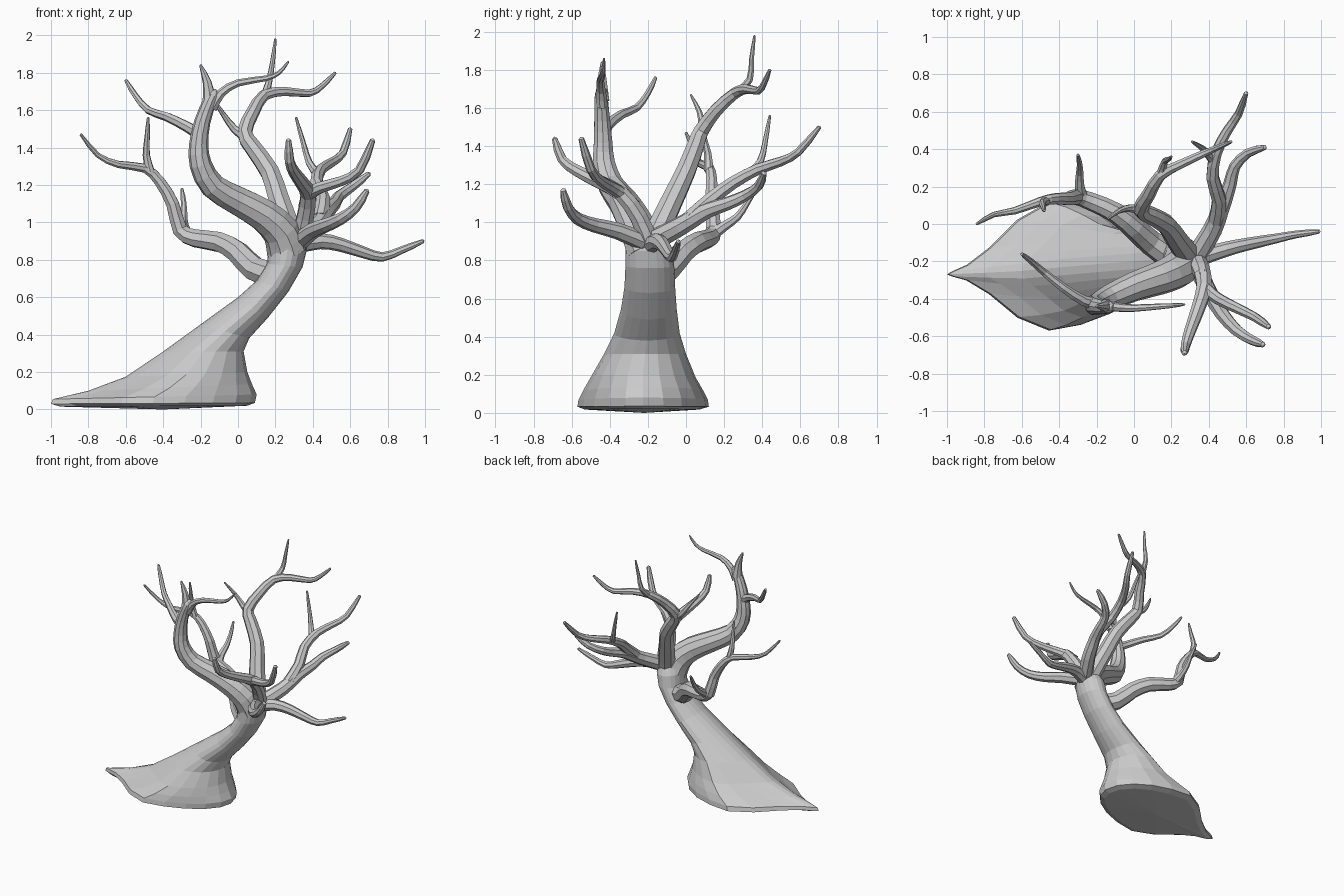
import bpy, bmesh, math
from mathutils import Vector


def loft(name, rings, tip0=None, tip1=None):
    """Skin a list of vertex rings and close both ends."""
    bm = bmesh.new()
    vs = [[bm.verts.new(p) for p in r] for r in rings]
    n = len(vs[0])
    for a, b in zip(vs, vs[1:]):
        for i in range(n):
            j = (i + 1) % n
            bm.faces.new((a[i], a[j], b[j], b[i]))
    for ring, tip in ((vs[0], tip0), (vs[-1], tip1)):
        if tip is None:
            bm.faces.new(ring)
        else:
            c = bm.verts.new(tip)
            for i in range(n):
                bm.faces.new((ring[i], ring[(i + 1) % n], c))
    bmesh.ops.recalc_face_normals(bm, faces=bm.faces)
    me = bpy.data.meshes.new(name)
    bm.to_mesh(me)
    bm.free()
    ob = bpy.data.objects.new(name, me)
    bpy.context.collection.objects.link(ob)
    return ob


def spline(pts, k):
    """Catmull-Rom through the points, k steps per span."""
    p = [2 * pts[0] - pts[1]] + pts + [2 * pts[-1] - pts[-2]]
    out = []
    for i in range(1, len(p) - 2):
        a, b, c, d = p[i - 1:i + 3]
        for s in range(k):
            t = s / k
            out.append(0.5 * (2 * b + (c - a) * t + (2 * a - 5 * b + 4 * c - d) * t * t
                              + (3 * b - a - 3 * c + d) * t ** 3))
    return out + [pts[-1]]


def branch(name, path, r0, r1, sides=7, k=2, power=1.15):
    """Tapering tube along a curved path."""
    pts = spline([Vector(p) for p in path], k)
    n = len(pts)
    rings, side = [], Vector((0.31, 0.9, 0.2))
    for i, p in enumerate(pts):
        d = (pts[min(i + 1, n - 1)] - pts[max(i - 1, 0)]).normalized()
        side = (side - d * side.dot(d)).normalized()
        up = d.cross(side)
        r = r1 + (r0 - r1) * (1 - i / (n - 1)) ** power
        if i == n - 1:
            r *= 0.7       # rounded end
        rings.append([p + r * (math.cos(a) * side + math.sin(a) * up)
                      for a in (2 * math.pi * s / sides for s in range(sides))])
    return loft(name, rings, None, pts[-1] + d * r1 * 0.5)


# Trunk: left x,z / right x,z / half width / centre y / teardrop pinch
trunk = [(-0.95, .015, 0.05, .02, .30, -.23, .88),
         (-1.00, .03, 0.09, .035, .345, -.225, .88),
         (-0.99, .055, 0.10, .08, .34, -.225, .88),
         (-0.80, .10, 0.075, .135, .315, -.225, .72),
         (-0.60, .175, 0.05, .20, .275, -.225, .52),
         (-0.40, .31, 0.03, .31, .215, -.215, .35),
         (-0.20, .455, 0.06, .38, .172, -.205, .2),
         (0.00, .60, 0.16, .49, .146, -.195, .08),
         (0.10, .69, 0.27, .63, .133, -.19, 0),
         (0.155, .78, 0.345, .76, .128, -.19, 0),
         (0.165, .87, 0.368, .85, .122, -.195, 0),
         (0.20, .95, 0.365, .92, .095, -.205, 0),
         (0.255, .97, 0.35, .965, .05, -.205, 0)]
rings, N = [], 20
for xl, zl, xr, zr, hw, cy, pinch in trunk:
    ring = []
    for i in range(N):
        a = 2 * math.pi * i / N
        u, v = math.cos(a), math.sin(a)
        t, w = (u + 1) / 2, max(0, -u)
        v *= 1 - pinch * (3 * w * w - 2 * w ** 3)
        if v < 0:      # flatter front right side of the base
            v *= 1 - 0.15 * pinch * max(0, u)
        y = cy + v * hw - 0.05 * w * pinch
        ring.append((xl + (xr - xl) * t, y, zl + (zr - zl) * t))
    rings.append(ring)
loft("trunk", rings, (-0.4, -.22, 0.0), (0.31, -.2, .975))

# Main limb sweeping up to the left
branch("main_limb", [(.265, -.205, .85), (.23, -.245, .95), (.135, -.29, 1.04), (0, -.335, 1.115),
                     (-.135, -.395, 1.195), (-.2, -.43, 1.31), (-.21, -.435, 1.42),
                     (-.19, -.44, 1.54), (-.15, -.445, 1.65), (-.125, -.44, 1.7)],
       .112, .032, 10, 2, 1.3)
branch("main_limb_left_twig", [(-.19, -.43, 1.46), (-.27, -.41, 1.51), (-.38, -.34, 1.565),
                               (-.48, -.26, 1.6), (-.55, -.2, 1.68), (-.6, -.16, 1.76)], .034, .013)
branch("main_limb_top_twig", [(-.15, -.44, 1.64), (-.165, -.44, 1.75), (-.2, -.44, 1.84)], .04, .011)
branch("main_limb_right_twig", [(-.14, -.44, 1.61), (-.09, -.445, 1.69), (0, -.45, 1.745),
                                (.15, -.44, 1.77), (.22, -.435, 1.8), (.27, -.43, 1.86)], .03, .008)

# Tall rear branch
branch("rear_branch", [(.3, -.19, .85), (.27, -.14, .97), (.22, -.07, 1.12), (.17, 0, 1.27),
                       (.08, .05, 1.4), (.035, .08, 1.48), (.08, .16, 1.59), (.14, .26, 1.68),
                       (.25, .32, 1.7), (.38, .38, 1.69), (.45, .41, 1.73), (.52, .44, 1.8)],
       .072, .012, 8)
branch("rear_branch_top_twig", [(.14, .26, 1.67), (.165, .335, 1.75), (.185, .345, 1.86),
                                (.2, .36, 1.98)], .024, .009)
branch("rear_branch_left_twig", [(.05, .07, 1.45), (-.02, .085, 1.5), (-.08, .07, 1.58),
                                 (-.14, .025, 1.67)], .03, .008)

# Lower left branch
branch("left_branch", [(.22, -.19, .71), (.09, -.1, .75), (0, -.02, .84), (-.1, .06, .895),
                       (-.23, .12, .915), (-.31, .145, .96), (-.35, .135, 1.1), (-.42, .135, 1.22),
                       (-.5, .12, 1.29), (-.64, .07, 1.31), (-.75, .05, 1.36), (-.84, 0, 1.47)],
       .075, .011, 8)
branch("left_branch_rear_twig", [(-.27, .13, .93), (-.29, .2, .98), (-.29, .27, 1.03),
                                 (-.29, .32, 1.1), (-.3, .37, 1.18)], .033, .011)
branch("left_branch_top_twig", [(-.47, .12, 1.27), (-.49, .115, 1.36), (-.485, .09, 1.46),
                                (-.48, .07, 1.56)], .026, .01)

# Low right branch
branch("right_branch", [(.31, -.19, .88), (.44, -.15, .9), (.55, -.12, .88), (.67, -.095, .84),
                        (.77, -.075, .815), (.87, -.055, .85), (.99, -.04, .9)], .05, .016, 8)

# Back right fork
branch("back_fork_stem", [(.33, -.18, .9), (.42, -.03, .98), (.46, .07, 1.04), (.485, .13, 1.07),
                          (.515, .22, 1.1), (.54, .31, 1.14), (.61, .38, 1.19), (.7, .41, 1.26)],
       .057, .02, 8, 2, 1)
branch("back_fork_high", [(.44, .02, 1.02), (.455, .13, 1.12), (.42, .25, 1.21), (.44, .38, 1.28),
                          (.5, .5, 1.32), (.56, .59, 1.37), (.6, .7, 1.5)], .045, .017, 8, 2, 1)
branch("back_fork_twig", [(.43, .33, 1.25), (.38, .39, 1.32), (.35, .415, 1.42),
                          (.31, .44, 1.56)], .025, .01)

# Front right fork
branch("front_fork_left", [(.33, -.19, .89), (.36, -.25, 1.03), (.375, -.34, 1.15),
                           (.34, -.46, 1.215), (.3, -.57, 1.27), (.275, -.65, 1.33),
                           (.27, -.69, 1.44)], .054, .021, 8, 2, 1)
branch("front_fork_right", [(.36, -.27, 1.08), (.38, -.34, 1.15), (.45, -.4, 1.19),
                            (.55, -.45, 1.22), (.65, -.5, 1.28), (.72, -.55, 1.44)],
       .04, .021, 8, 2, 1)
branch("front_fork_low", [(.32, -.2, .89), (.4, -.36, .955), (.47, -.48, .985), (.55, -.57, 1.02),
                          (.63, -.62, 1.08), (.69, -.645, 1.17)], .05, .021, 8, 2, 1)
